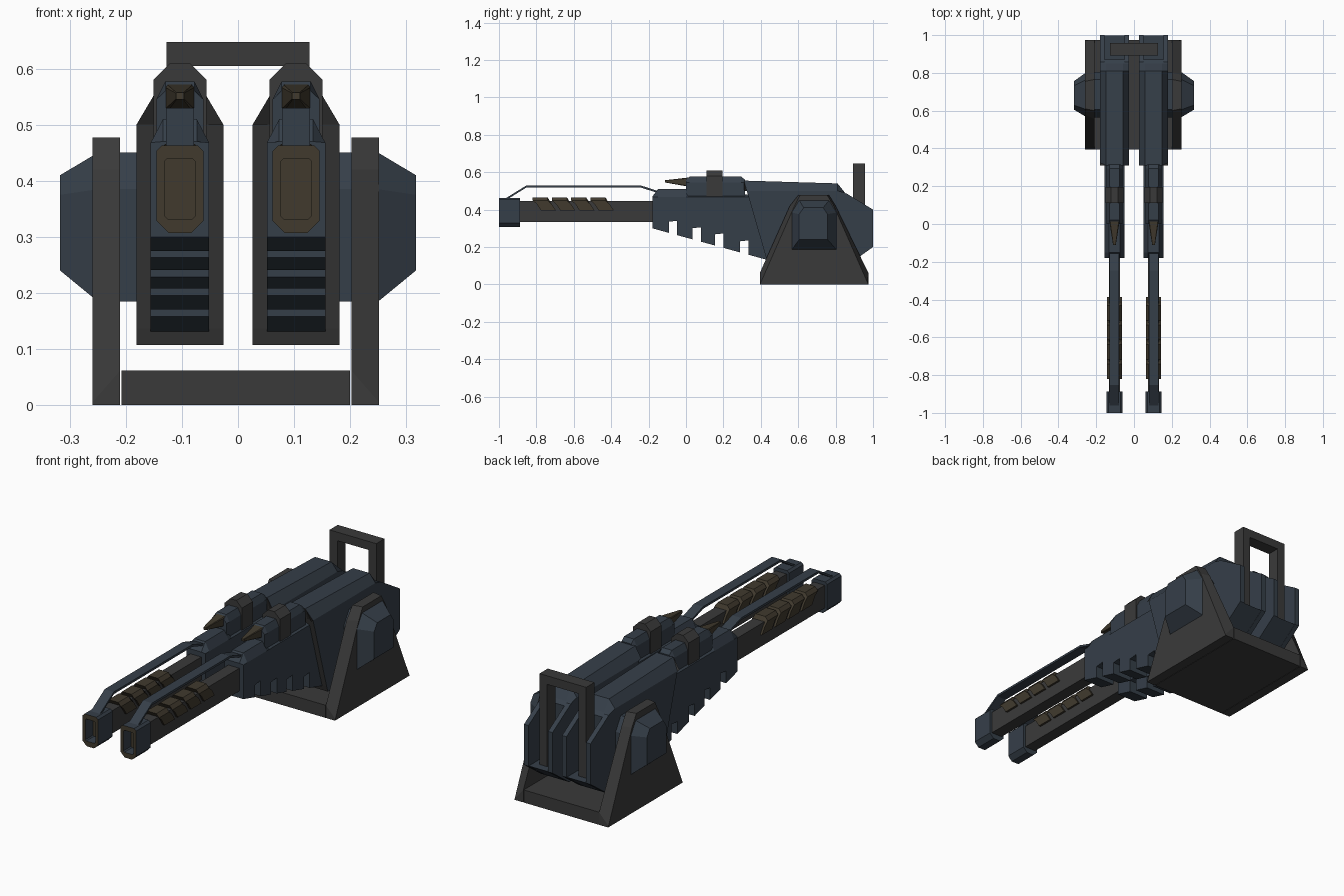
import bpy, bmesh

if "Cube" in bpy.data.objects:
    bpy.data.objects.remove(bpy.data.objects["Cube"])

def material(name, rgb):
    m = bpy.data.materials.new(name)
    m.diffuse_color = (*rgb, 1)
    m.use_nodes = True
    m.node_tree.nodes["Principled BSDF"].inputs["Base Color"].default_value = m.diffuse_color
    return m

BLUE = material("blue_steel", (0.036, 0.049, 0.066))
GREY = material("dark_grey", (0.042, 0.042, 0.042))
BROWN = material("bronze", (0.052, 0.042, 0.027))
C = 0.1035  # centre line of one gun


def fx(x, prof, cap=9):
    """Ring in a plane of constant x from (y, z) points, heights limited to cap."""
    return [(x, y, min(z, cap)) for y, z in prof]


def fy(y, prof):
    """Ring in a plane of constant y from (x, z) points."""
    return [(x, y, z) for x, z in prof]


def loft(name, rings, mat, mirror=True, front=None):
    bm = bmesh.new()
    vs = [[bm.verts.new(p) for p in r] for r in rings]
    n = len(rings[0])
    for a, b in zip(vs, vs[1:]):
        for i in range(n):
            j = (i + 1) % n
            bm.faces.new((a[i], a[j], b[j], b[i]))
    bm.faces.new(vs[0])
    bm.faces.new(vs[-1])
    bmesh.ops.recalc_face_normals(bm, faces=bm.faces)
    me = bpy.data.meshes.new(name)
    me.materials.append(mat)
    if front:
        me.materials.append(front)
        bm.normal_update()
        for f in bm.faces:
            if f.normal.y < -0.7:
                f.material_index = 1
    bm.to_mesh(me)
    bm.free()
    ob = bpy.data.objects.new(name, me)
    bpy.context.collection.objects.link(ob)
    if mirror:
        ob.modifiers.new("mirror", 'MIRROR').use_mirror_merge = False
    return ob


def slab(name, x0, x1, prof, mat, **k):
    return loft(name, [fx(x0, prof), fx(x1, prof)], mat, **k)


def rect(y0, y1, z0, z1):
    return [(y0, z0), (y1, z0), (y1, z1), (y0, z1)]


def ridge(name, h, t, cap, prof, mat, **k):
    """Profile across one gun with its upper edges chamfered."""
    return loft(name, [fx(C - h, prof, cap), fx(C - t, prof),
                       fx(C + t, prof), fx(C + h, prof, cap)], mat, **k)


def octagon(h, z0, z1, cb, ct):
    return [(C - h + cb, z0), (C + h - cb, z0), (C + h, z0 + cb), (C + h, z1 - ct),
            (C + h - ct, z1), (C - h + ct, z1), (C - h, z1 - ct), (C - h, z0 + cb)]


# U-shaped mount: floor and two flared side plates
floor = slab("mount_floor", -0.204, 0.204, rect(0.395, 0.975, 0, 0.062), GREY, mirror=False)
inner = [(0.395, 0), (0.975, 0), (0.975, 0.062), (0.8, 0.42), (0.765, 0.477),
         (0.6, 0.477), (0.555, 0.42), (0.395, 0.062)]
outer = [(0.395, 0), (0.975, 0), (0.972, 0.006), (0.79, 0.42), (0.755, 0.477),
         (0.61, 0.477), (0.58, 0.42), (0.398, 0.006)]
plates = loft("mount_side_plate", [fx(0.206, inner), fx(0.255, outer)], GREY)
floor.location.x = plates.location.x = -0.004

# Pivot bosses on the side plates
big = [(0.565, 0.185), (0.805, 0.185), (0.805, 0.385), (0.765, 0.45), (0.605, 0.45), (0.565, 0.385)]
small = [(0.605, 0.24), (0.757, 0.24), (0.757, 0.375), (0.733, 0.41), (0.629, 0.41), (0.605, 0.375)]
loft("pivot_boss", [fx(0.16, big), fx(0.25, big), fx(0.317, small)], BLUE)

# Gun housing with slotted rear
ridge("housing", 0.0775, 0.045, 0.5,
      [(0.31, 0.555), (0.325, 0.5), (0.43, 0.137), (0.44, 0.107), (0.87, 0.107),
       (0.87, 0.475), (0.85, 0.49), (0.81, 0.54)], BLUE, front=GREY)
fin = [(0.83, 0.107), (0.87, 0.107), (1, 0.2), (1, 0.4), (0.86, 0.485), (0.83, 0.485)]
slab("rear_fin_inner", 0.026, 0.05, fin, BLUE)
slab("rear_fin_outer", 0.157, 0.181, fin, BLUE)
slab("rear_sill", 0.04, 0.17, [(0.83, 0.108), (0.87, 0.108), (0.998, 0.2), (0.83, 0.2)], BLUE)

# Carry handle standing in the rear slots
slab("handle_leg", 0.085, 0.127, rect(0.893, 0.957, 0.19, 0.647), GREY)
slab("handle_bar", -0.086, 0.086, rect(0.893, 0.957, 0.605, 0.647), GREY, mirror=False)

# Shroud with a notched underside
def under(y):
    return 0.3 - 0.275 * (y + 0.18)

prof = [(-0.18, 0.3)]
for a, b in ((-0.09, -0.047), (0.035, 0.08), (0.155, 0.2), (0.29, 0.335)):
    prof += [(a, under(a)), (a, under(a) + 0.06), (b, under(b) + 0.077), (b, under(b))]
prof += [(0.45, under(0.45)), (0.45, 0.48), (0.025, 0.48), (0.0, 0.51), (-0.15, 0.51), (-0.18, 0.47)]
ridge("shroud", 0.052, 0.03, 0.468, prof, BLUE)

# Barrel, cooling blocks and muzzle
slab("barrel", C - 0.03, C + 0.03, rect(-0.93, -0.1, 0.334, 0.446), GREY)
for i in range(4):
    y = -0.82 + 0.103 * i
    ridge("cooling_block_%d" % (i + 1), 0.04, 0.026, 0.448,
          [(y, 0.466), (y + 0.022, 0.43), (y + 0.045, 0.395), (y + 0.125, 0.395),
           (y + 0.102, 0.43), (y + 0.08, 0.466)], BROWN)
rim = octagon(0.042, 0.307, 0.463, 0.022, 0.01)
bore = octagon(0.027, 0.332, 0.44, 0.005, 0.005)
loft("muzzle", [fy(-0.888, rim), fy(-1, rim), fy(-1, bore), fy(-0.94, bore)], BLUE, front=BROWN)

# Thin rail above the barrel
path = [(-0.96, 0.463), (-0.852, 0.53), (-0.245, 0.53), (-0.145, 0.498)]
slab("top_rail", C - 0.025, C + 0.025, path + [(y, z - 0.011) for y, z in reversed(path)], BLUE)

# Upper unit, its clamp and the pointed nose
ridge("upper_unit", 0.042, 0.026, 0.545,
      [(0.0, 0.49), (0.02, 0.425), (0.29, 0.425), (0.315, 0.44), (0.315, 0.56),
       (0.295, 0.577), (0.02, 0.577), (0.0, 0.56)], BLUE)
band = octagon(0.0475, 0.425, 0.61, 0.004, 0.03)
loft("clamp", [fy(0.11, band), fy(0.195, band)], GREY)
loft("nose", [fy(0.02, octagon(0.025, 0.52, 0.572, 0.004, 0.004)),
              fy(0.0, octagon(0.025, 0.525, 0.57, 0.004, 0.004)),
              fy(-0.112, octagon(0.007, 0.545, 0.557, 0.001, 0.001))], BROWN)
